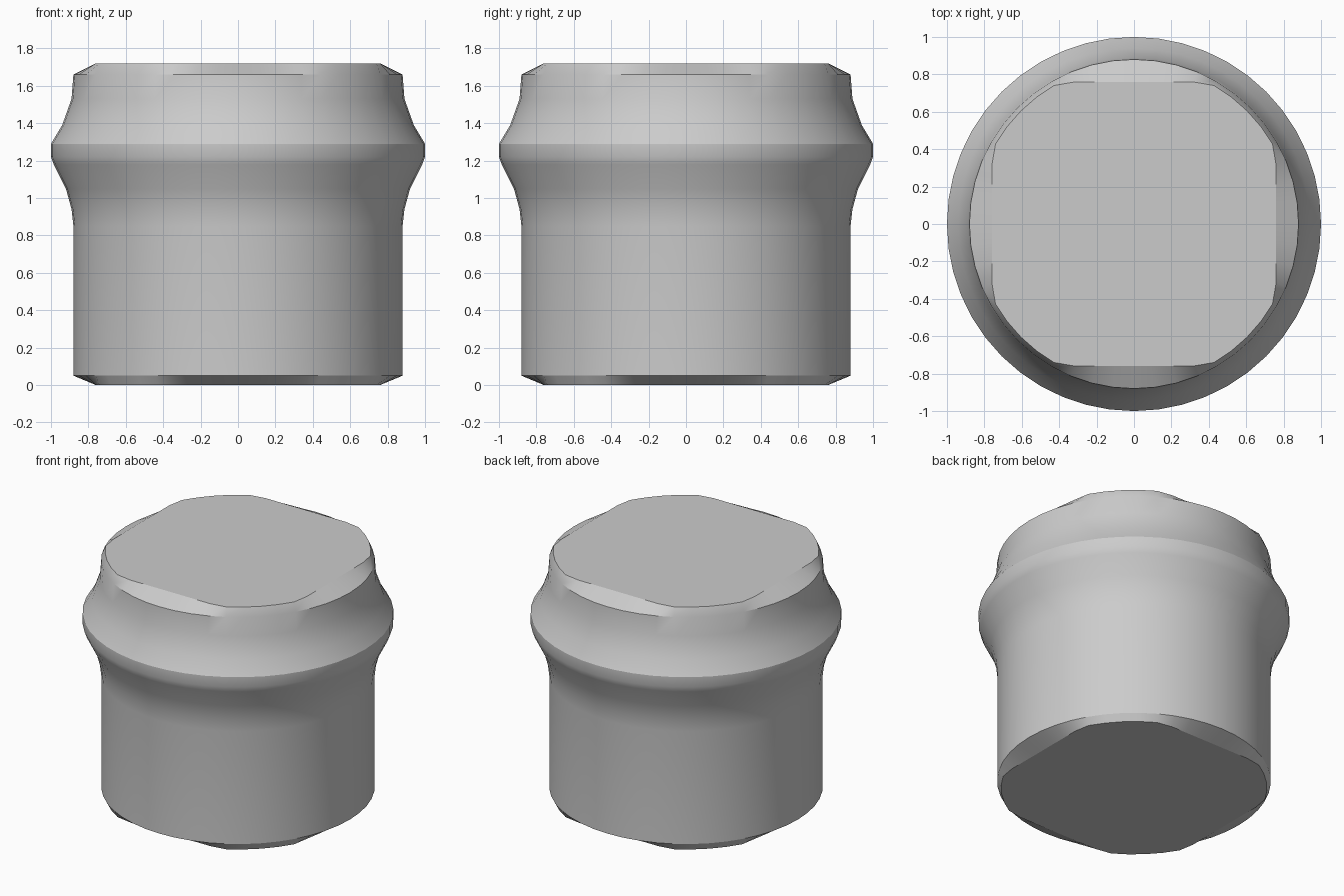
import bpy, bmesh, math

cube = bpy.data.objects.get("Cube")
if cube:
    bpy.data.objects.remove(cube, do_unlink=True)

SIDES = 48
CAP_FLAT = 0.76   # half width of the flattened end faces
CAP_ROUND = 0.855  # their radius towards the diagonals

# Body outline from bottom rim to top rim: radius, height
PROFILE = [(0.88, 0.05), (0.88, 0.85), (0.89, 0.94), (0.92, 1.05),
           (0.985, 1.18), (1.0, 1.22), (1.0, 1.29), (0.94, 1.39),
           (0.89, 1.53), (0.88, 1.66)]


def make_material(name, value):
    mat = bpy.data.materials.new(name)
    mat.use_nodes = True
    color = (value, value, value, 1.0)
    mat.diffuse_color = color
    mat.node_tree.nodes["Principled BSDF"].inputs["Base Color"].default_value = color
    return mat


def cap_radius(angle):
    flat = CAP_FLAT / max(abs(math.cos(angle)), abs(math.sin(angle)))
    return min(CAP_ROUND, flat)


def ring(bm, height, radius_at):
    verts = []
    for i in range(SIDES):
        a = math.tau * i / SIDES
        r = radius_at(a)
        verts.append(bm.verts.new((r * math.cos(a), r * math.sin(a), height)))
    return verts


# Turned body with a swollen collar and chamfered ends
bm = bmesh.new()
rings = [ring(bm, 0.0, cap_radius)]
rings += [ring(bm, z, lambda a, r=r: r) for r, z in PROFILE]
rings.append(ring(bm, 1.72, cap_radius))
for low, high in zip(rings, rings[1:]):
    for i in range(SIDES):
        j = (i + 1) % SIDES
        bm.faces.new((low[i], low[j], high[j], high[i]))
bm.faces.new(list(reversed(rings[0])))
bm.faces.new(rings[-1])
bmesh.ops.recalc_face_normals(bm, faces=bm.faces)

mesh = bpy.data.meshes.new("collared_cylinder")
bm.to_mesh(mesh)
bm.free()
mesh.materials.append(make_material("light grey", 0.6))
body = bpy.data.objects.new("collared_cylinder", mesh)
bpy.context.collection.objects.link(body)

# Smooth sides with crisp rims
bpy.ops.object.select_all(action='DESELECT')
body.select_set(True)
bpy.context.view_layer.objects.active = body
bpy.ops.object.shade_smooth_by_angle(angle=math.radians(22))
